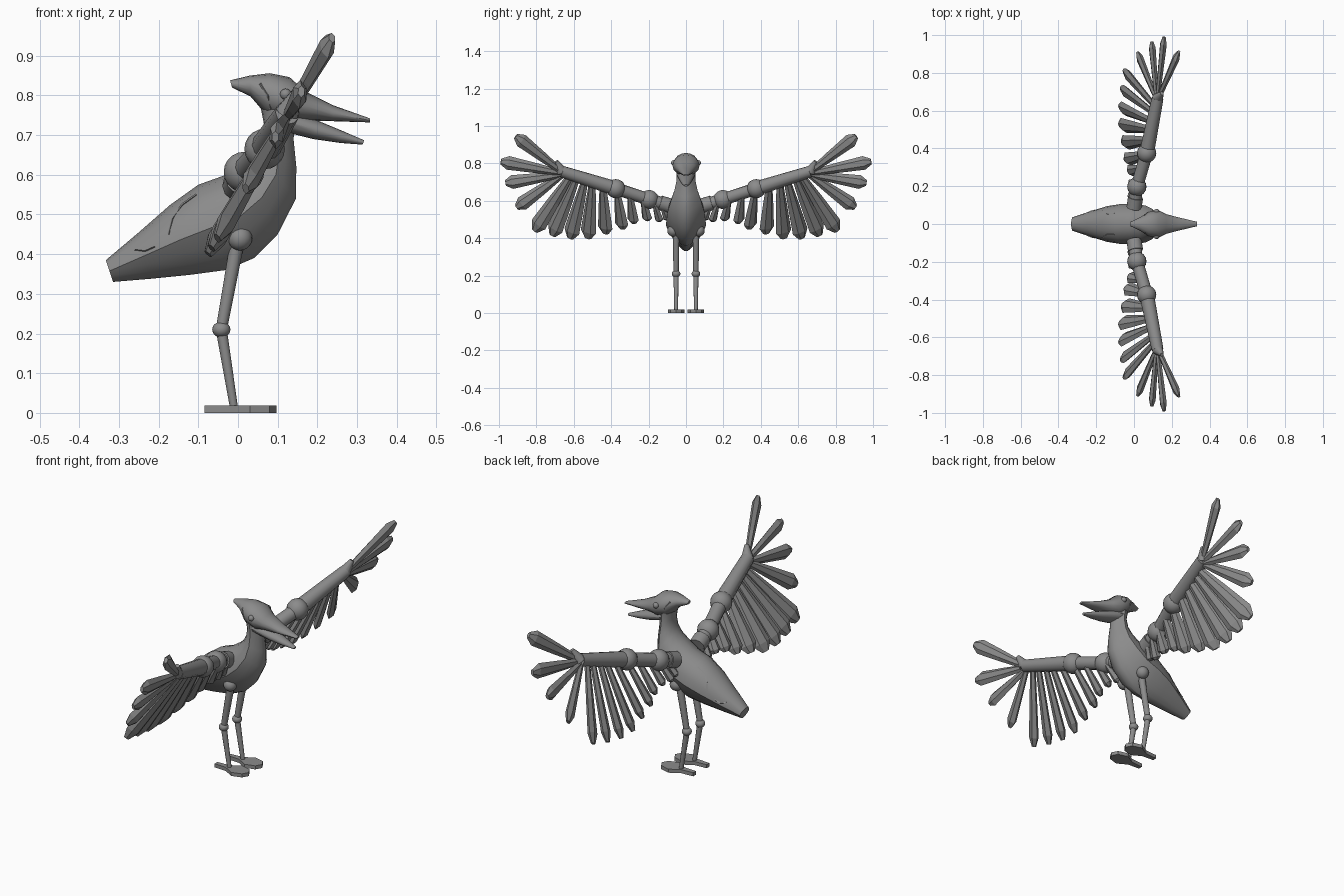
import bpy, bmesh, math
from mathutils import Vector, Matrix
from mathutils.bvhtree import BVHTree

if "Cube" in bpy.data.objects:
    bpy.data.objects.remove(bpy.data.objects["Cube"])

grey = bpy.data.materials.new("plain_grey")
grey.diffuse_color = (0.26, 0.26, 0.26, 1)
grey.use_nodes = True
grey.node_tree.nodes["Principled BSDF"].inputs["Base Color"].default_value = grey.diffuse_color


def finish(name, bm, smooth=35):
    bmesh.ops.recalc_face_normals(bm, faces=bm.faces)
    me = bpy.data.meshes.new(name)
    bm.to_mesh(me)
    bm.free()
    me.materials.append(grey)
    ob = bpy.data.objects.new(name, me)
    bpy.context.collection.objects.link(ob)
    if smooth:
        bpy.ops.object.select_all(action='DESELECT')
        ob.select_set(True)
        bpy.context.view_layer.objects.active = ob
        bpy.ops.object.shade_smooth_by_angle(angle=math.radians(smooth))
    return ob


def loft(name, rings, smooth=35):
    """Skin a list of equal-length rings and cap the ends."""
    bm = bmesh.new()
    vs = [[bm.verts.new(p) for p in r] for r in rings]
    n = len(rings[0])
    for a, b in zip(vs, vs[1:]):
        for i in range(n):
            j = (i + 1) % n
            bm.faces.new((a[i], a[j], b[j], b[i]))
    bm.faces.new(vs[0])
    bm.faces.new(vs[-1])
    return finish(name, bm, smooth)


def profile_loft(name, stations, keel=0.0, n=16):
    """Each station: top x, top z, bottom x, bottom z, half width."""
    rings = []
    for tx, tz, bx, bz, w in stations:
        t, b = Vector((tx, 0, tz)), Vector((bx, 0, bz))
        mid, up = (t + b) / 2, (t - b) / 2
        ring = []
        for i in range(n):
            a = 2 * math.pi * i / n
            s, c = math.sin(a), math.cos(a)
            k = 1 - keel * max(0, -s)
            ring.append(mid + up * s + Vector((0, w * c * k, 0)))
        rings.append(ring)
    return loft(name, rings)


def tube(name, p, q, r1, r2, n=12):
    p, q = Vector(p), Vector(q)
    rot = (q - p).to_track_quat('Z', 'Y')
    circ = [(math.cos(2 * math.pi * i / n), math.sin(2 * math.pi * i / n)) for i in range(n)]
    return loft(name, [[c + rot @ Vector((x * r, y * r, 0)) for x, y in circ]
                       for c, r in ((p, r1), (q, r2))])


def ball(name, c, r, squash=1.0):
    bm = bmesh.new()
    bmesh.ops.create_uvsphere(bm, u_segments=16, v_segments=10, radius=r)
    for v in bm.verts:
        v.co.z *= squash
        v.co += Vector(c)
    return finish(name, bm)


def crease(name, target, path, side):
    """Thin ridge laid on the flank of a body part; path is (x, z)."""
    me = target.data
    tree = BVHTree.FromPolygons([v.co for v in me.vertices],
                                [tuple(p.vertices) for p in me.polygons])
    rings = []
    for i, (x, z) in enumerate(path):
        hit = tree.ray_cast(Vector((x, side, z)), Vector((0, -side, 0)))[0]
        if hit is None:
            continue
        (x0, z0), (x1, z1) = path[max(0, i - 1)], path[min(len(path) - 1, i + 1)]
        across = Vector((z1 - z0, 0, x0 - x1)).normalized() * .0035
        out = Vector((0, .004 * side, 0))
        rings.append([hit + across, hit + out, hit - across, hit - out])
    if len(rings) > 1:
        loft(name, rings, 0)


# The spread wing lies in one leaning plane
def wing_point(y, z, side):
    return Vector((0.24 - 0.573 * (0.95 - z), y * side, z))


wing_normal = Vector((1, 0, -0.573)).normalized()


def feather(name, root, tip, width, side):
    a, b = wing_point(*root, side), wing_point(*tip, side)
    along = (b - a).normalized()
    # Blades are twisted like louvres, with a six-sided section
    nor = Matrix.Rotation(-side * math.radians(27), 3, along) @ wing_normal
    across = along.cross(nor)
    section = [(1, 0), (.45, 1), (-.45, 1), (-1, 0), (-.45, -1), (.45, -1)]
    rings = []
    for t, w, h in ((0, .42, .011), (.45, .75, .014), (.88, 1, .017), (1, .42, .008)):
        c = a.lerp(b, t)
        rings.append([c + across * width * w * .56 * u + nor * h * v for u, v in section])
    return loft(name, rings, 0)


# Torso and neck
torso = profile_loft("torso_and_neck", [
    (-.333, .385, -.315, .33, .036), (-.25, .455, -.22, .338, .066),
    (-.17, .525, -.12, .348, .094), (-.10, .575, -.03, .360, .107),
    (-.03, .60, .04, .39, .105), (.02, .635, .10, .45, .098),
    (.045, .66, .146, .54, .08), (.06, .69, .147, .62, .062),
    (.065, .73, .14, .69, .05), (.055, .78, .145, .74, .052)], keel=0.4)

# Crested head running into the upper beak
head = profile_loft("head_and_upper_beak", [
    (-.02, .838, -.015, .82, .012), (.03, .85, .032, .797, .035),
    (.08, .856, .072, .75, .064), (.13, .846, .13, .732, .072),
    (.17, .81, .17, .737, .052), (.24, .775, .24, .735, .034),
    (.333, .742, .333, .732, .012)])
profile_loft("lower_beak", [
    (.10, .77, .11, .71, .048), (.20, .737, .19, .69, .036),
    (.26, .712, .26, .68, .024), (.318, .687, .314, .676, .010)])

# Feathers: root (y, z), tip (y, z), width
feathers = [
    ((.67, .76), (.91, .945), .066), ((.67, .75), (.99, .81), .066),
    ((.67, .74), (.965, .695), .066), ((.66, .74), (.905, .565), .069),
    ((.62, .73), (.81, .44), .08), ((.585, .72), (.715, .415), .08),
    ((.54, .71), (.62, .40), .08), ((.50, .70), (.525, .40), .08),
    ((.445, .69), (.43, .425), .077), ((.37, .66), (.34, .45), .07),
    ((.30, .64), (.28, .48), .06), ((.23, .61), (.205, .495), .055),
    ((.17, .59), (.14, .49), .046), ((.13, .58), (.10, .50), .04)]

for side, tag in ((1, "left"), (-1, "right")):
    # Wing bones and joints
    root, shoulder = (0, .085 * side, .572), (.015, .197 * side, .607)
    elbow, wrist = (.067, .375 * side, .665), (.125, .665 * side, .757)
    tube(f"wing_root_{tag}", root, (.008, .14 * side, .59), .04, .04)
    tube(f"wing_shaft_{tag}", root, shoulder, .034, .034)
    tube(f"upper_wing_{tag}", shoulder, elbow, .033, .033)
    tube(f"forewing_{tag}", elbow, wrist, .039, .031)
    tube(f"wing_tip_{tag}", wrist, (.148, .692 * side, .812), .03, .010)
    ball(f"shoulder_{tag}", shoulder, .051)
    ball(f"elbow_{tag}", elbow, .051)
    for i, (r, t, w) in enumerate(feathers):
        feather(f"feather_{tag}_{i + 1}", r, t, w, side)

    # Legs
    y = .053 * side
    ball(f"hip_{tag}", (.005, y * 1.3, .44), .031)
    tube(f"thigh_{tag}", (.0, y, .44), (-.042, y, .21), .018, .014)
    tube(f"shin_{tag}", (-.042, y, .21), (-.01, y, .012), .014, .010)
    ball(f"knee_{tag}", (-.042, y, .21), .023, .87)

    # Foot: narrow heel toe and broad front web
    half = [(-.085, .011), (-.02, .015), (.03, .044), (.08, .03)]
    outline = half + [(.097, 0)] + [(x, -w) for x, w in reversed(half)]
    loft(f"foot_{tag}", [[(x, y + w, z) for x, w in outline] for z in (0, .018)], 0)

    # Eye and plumage creases
    ball(f"eye_{tag}", (.12, .066 * side, .803), .014)
    crease(f"flank_crease_{tag}", torso,
           [(-.175, .45), (-.165, .49), (-.14, .525), (-.105, .55)], side)
    crease(f"tail_crease_{tag}", torso, [(-.26, .412), (-.235, .409), (-.21, .42)], side)
    crease(f"cheek_crease_{tag}", head, [(.056, .83), (.075, .80), (.082, .765)], side)
